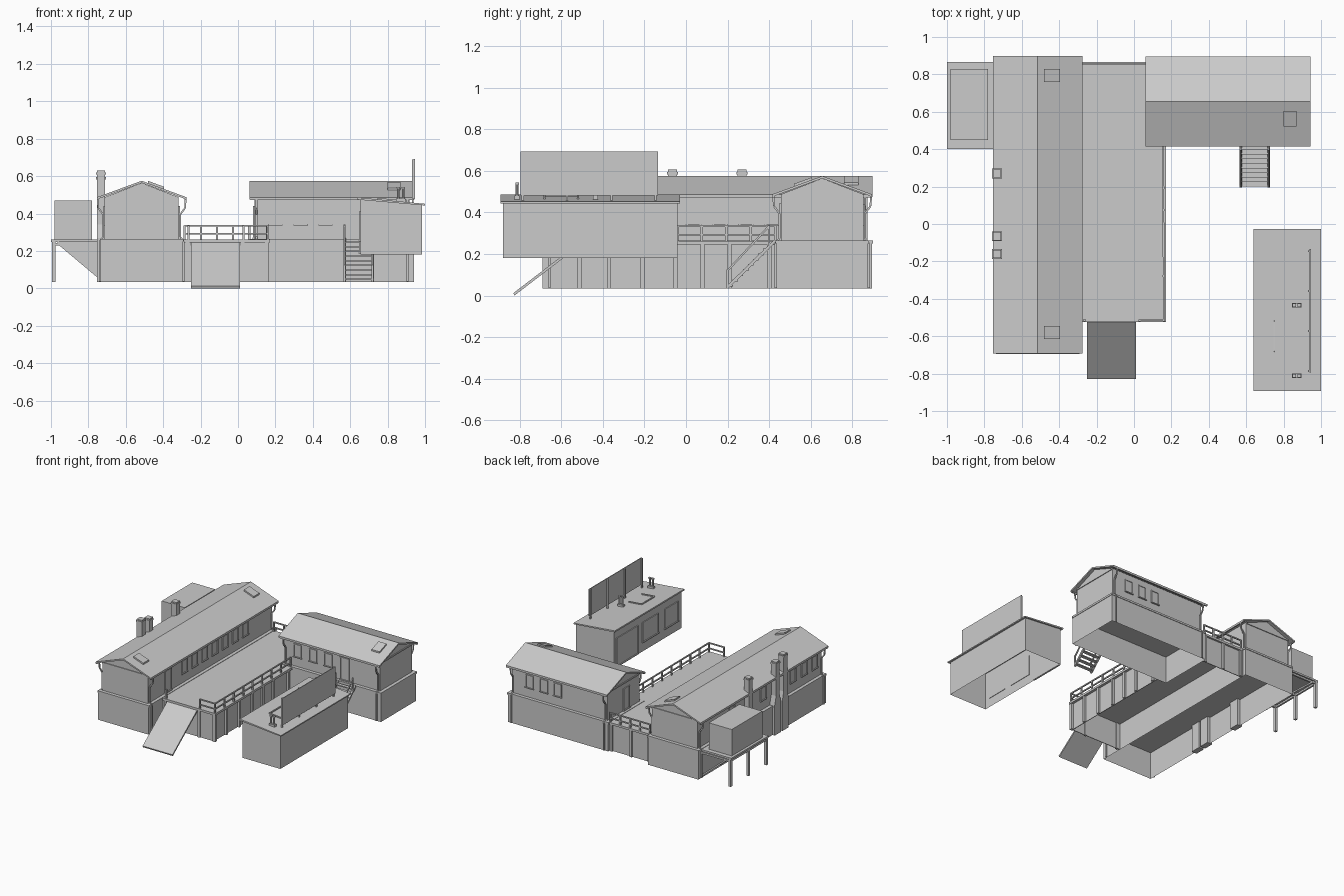
import bpy, bmesh, math
from mathutils import Vector

if "Cube" in bpy.data.objects:
    bpy.data.objects.remove(bpy.data.objects["Cube"])


def mesh(name, verts, faces):
    me = bpy.data.meshes.new(name)
    bm = bmesh.new()
    vs = [bm.verts.new(v) for v in verts]
    for f in faces:
        bm.faces.new([vs[i] for i in f])
    bmesh.ops.recalc_face_normals(bm, faces=bm.faces)
    bm.to_mesh(me)
    bm.free()
    ob = bpy.data.objects.new(name, me)
    bpy.context.collection.objects.link(ob)
    return ob


def prism(name, prof, axis, a, b, skip_side=None):
    """Extrude a closed (u, z) profile along 'x' or 'y'; one side can stay open."""
    n = len(prof)
    put = (lambda u, z, t: (u, t, z)) if axis == 'y' else (lambda u, z, t: (t, u, z))
    verts = [put(u, z, t) for t in (a, b) for u, z in prof]
    faces = [tuple(range(n)), tuple(range(n, 2 * n))]
    faces += [(i, (i + 1) % n, n + (i + 1) % n, n + i) for i in range(n) if i != skip_side]
    return mesh(name, verts, faces)


def box(name, x0, x1, y0, y1, z0, z1, open_bottom=False):
    return prism(name, [(x0, z0), (x1, z0), (x1, z1), (x0, z1)], 'y', y0, y1,
                 0 if open_bottom else None)


def beam(name, p, q, w=0.012):
    p, q = Vector(p), Vector(q)
    d = (q - p).normalized()
    s = d.cross(Vector((0, 0, 1)))
    s = s.normalized() if s.length > 1e-4 else Vector((1, 0, 0))
    t = s.cross(d)
    vs = [c + (s * i + t * j) * w / 2 for c in (p, q)
          for i, j in ((-1, -1), (1, -1), (1, 1), (-1, 1))]
    return mesh(name, vs, [(0, 1, 2, 3), (4, 5, 6, 7)] +
                [(i, (i + 1) % 4, 4 + (i + 1) % 4, 4 + i) for i in range(4)])


def opening(name, axis, plane, out, c, w, z0, z1):
    """Framed window or door on a wall whose normal is along axis."""
    def part(nm, u0, u1, a, b, d):
        lo, hi = sorted((plane - out * 0.004, plane + out * d))
        if axis == 'x':
            box(nm, lo, hi, u0, u1, a, b)
        else:
            box(nm, u0, u1, lo, hi, a, b)
    t, l, r = 0.007, c - w / 2, c + w / 2
    part(name + "_pane", l, r, z0, z1, 0.002)
    part(name + "_jamb", l, l + t, z0, z1, 0.007)
    part(name + "_jamb", r - t, r, z0, z1, 0.007)
    part(name + "_head", l, r, z1 - t, z1, 0.007)
    part(name + "_sill", l - t / 2, r + t / 2, z0, z0 + t, 0.01)


def railing(name, p, q, n):
    p, q = Vector(p), Vector(q)
    for i in range(n + 1):
        c = p.lerp(q, i / n)
        beam(name + "_post", c, c + Vector((0, 0, 0.075)), 0.011)
    for h in (0.03, 0.072):
        up = Vector((0, 0, h))
        beam(name + "_bar", p + up, q + up, 0.009)


def house(name, axis, u0, u1, a, b, ridge=0.575, eave=0.487):
    """Base storey, gabled upper storey, roof and gutters."""
    m = (u0 + u1) / 2
    g, f = 0.25, 0.262
    prism(name + "_base", [(u0, .035), (u1, .035), (u1, f), (u0, f)], axis, a, b, 0)
    l, r, wa, wb = u0 + .022, u1 - .022, a + .022, b - .022
    prism(name + "_ledge", [(u0 - .004, g), (u1 + .004, g), (u1 + .004, f + .003),
          (u0 - .004, f + .003)], axis, a - .004, b + .004)
    prism(name + "_upper_walls", [(l, f), (r, f), (r, eave), (m, ridge - .012), (l, eave)],
          axis, wa, wb)
    e0, e1, k = u0 - .02, u1 + .02, .012
    prism(name + "_roof", [(e0, eave), (m, ridge), (e1, eave), (e1, eave - k),
          (m, ridge - k), (e0, eave - k)], axis, a - .003, b + .003)
    for u in (e0, e1 - .01):
        prism(name + "_gutter", [(u, eave - .016), (u + .01, eave - .016),
              (u + .01, eave - .002), (u, eave - .002)], axis, a, b)
    # gable trim and downpipes at the corners
    for t, s in ((wa, -1), (wb, 1)):
        prism(name + "_gable_band", [(l, .478), (r, .478), (r, .488), (l, .488)], axis,
              t, t + s * .006)
        for w, e, o in ((l, e0, -1), (r, e1, 1)):
            tt = t - s * .012
            pts = [(e - o * .005, .475), (e - o * .008, .43), (w + o * .008, .395),
                   (w + o * .008, .275), (w + o * .027, .25), (w + o * .027, .037)]
            pts = [(u, tt, z) if axis == 'y' else (tt, u, z) for u, z in pts]
            for p, q in zip(pts, pts[1:]):
                beam(name + "_downpipe", p, q, .009)


# Long left house and rear right house
house("long_house", 'y', -.735, -.295, -.69, .895)
house("rear_house", 'x', .435, .875, .065, .94)
for i in range(7):
    opening("long_house_window", 'x', -.317, 1, -.215 + i * .126, .07, .335, .44)
opening("long_house_door", 'x', -.317, 1, -.42, .085, .265, .44)
for y in (-.58, -.45, -.31, .06, .45):
    opening("long_house_side_window", 'x', -.713, -1, y, .07, .335, .44)
for x in (.2, .335, .468):
    opening("rear_house_front_window", 'y', .457, -1, x, .07, .335, .44)
for x in (.52, .64, .765):
    opening("rear_house_back_window", 'y', .853, 1, x, .07, .335, .44)
opening("rear_house_door", 'y', .457, -1, .61, .08, .265, .445)
opening("rear_house_side_door", 'x', .087, -1, .62, .08, .265, .44)


# Roof hatches lying on the slopes
def hatch(x0, x1, y0, y1, along_x):
    z = lambda x, y: .575 - .367 * (abs(y - .655) if along_x else abs(x + .515))
    vs = [(x, y, z(x, y) + h) for h in (-.005, .012)
          for x, y in ((x0, y0), (x1, y0), (x1, y1), (x0, y1))]
    mesh("roof_hatch", vs, [(0, 1, 2, 3), (4, 5, 6, 7)] +
         [(i, (i + 1) % 4, 4 + (i + 1) % 4, 4 + i) for i in range(4)])


hatch(-.48, -.395, .76, .83, False)
hatch(-.48, -.395, -.615, -.545, False)
hatch(.8, .87, .52, .605, True)

# Chimneys with broad shouldered feet
for y, top in ((.27, .605), (-.065, .605), (-.16, .63)):
    s, b = .022, .04
    prism("chimney", [(y - b, .035), (y + b, .035), (y + b, .27), (y + s, .34), (y + s, top),
          (y - s, top), (y - s, .34), (y - b, .27)], 'x', -.755, -.71)
    box("chimney_cap", -.758, -.707, y - s - .004, y + s + .004, top - .022, top - .01)

# Deck with recessed walls, columns and railings
box("deck_floor", -.295, .17, -.525, .435, .245, .262)
box("deck_floor_rear", -.295, .065, .435, .865, .245, .262)
box("deck_side_wall", .145, .15, -.515, .435, .035, .245)
box("deck_front_wall", -.295, .15, -.515, -.51, .035, .245)
box("deck_back_wall", -.295, .065, .845, .85, .035, .245)
for y in (-.51, -.37, -.21, -.05, .08, .21, .4):
    box("deck_column", .145, .166, y - .01, y + .01, .035, .25)
for x in (-.27, .025, .155):
    box("deck_front_column", x - .01, x + .01, -.523, -.505, .035, .25)
for x in (-.28, -.12, .05):
    box("deck_back_column", x - .01, x + .01, .845, .862, .035, .25)
railing("side_railing", (.16, -.515, .262), (.155, .43, .262), 8)
railing("front_railing", (.03, -.515, .262), (.16, -.515, .262), 1)
railing("back_railing", (-.285, .855, .262), (.06, .855, .262), 4)
beam("ramp_end_post", (-.265, -.515, .26), (-.265, -.515, .335), .012)

# Ramp
prism("ramp", [(-.525, .245), (-.525, .23), (-.825, 0), (-.83, .012)], 'x', -.25, .01)

# Stairs
N = 9
for i in range(N):
    t = (i + .5) / N
    y, z = .2 + .22 * t, .035 + .225 * t
    box("stair_tread", .57, .72, y - .012, y + .014, z - .004, z + .004)
for x in (.57, .72):
    beam("stair_stringer", (x, .2, .04), (x, .43, .265), .014)
    beam("stair_handrail", (x, .2, .12), (x, .40, .335), .009)
    beam("stair_post", (x, .2, .035), (x, .2, .125), .01)
    beam("stair_post", (x, .40, .23), (x, .40, .34), .01)

# Side platform with legs, braces and a storage box
box("platform", -1, -.735, .40, .865, .248, .262)
box("storage_box", -.98, -.78, .45, .83, .262, .47)
for y in (.41, .632, .855):
    box("platform_leg", -.995, -.975, y - .01, y + .01, .035, .25)
    beam("platform_brace", (-.965, y, .245), (-.745, y, .06), .012)
    beam("platform_joist", (-.99, y, .235), (-.74, y, .235), .014)
beam("platform_edge_beam", (-.985, .405, .235), (-.985, .86, .235), .014)
mesh("platform_gusset", [(-.96, .41, .248), (-.74, .41, .248), (-.74, .41, .055)], [(0, 1, 2)])

# Detached shop with a single-pitch roof
prism("shop_walls", [(.655, .18), (.985, .18), (.985, .445), (.655, .475)], 'y', -.88, -.04, 0)
prism("shop_roof", [(.64, .474), (1, .443), (1, .452), (.64, .486)], 'y', -.893, -.028)
opening("shop_door", 'x', .655, -1, -.2, .27, .185, .41)
opening("shop_window", 'x', .655, -1, -.49, .2, .25, .41)
opening("shop_window", 'x', .655, -1, -.75, .17, .25, .41)

# Blank sign board on posts above the shop
box("sign_board", .939, .945, -.795, -.135, .48, .692)
for i in range(4):
    y = -.785 + i * .213
    box("sign_post", .929, .939, y - .005, y + .005, .45, .69)

# Shop roof vents and roof hatch rim
for y in (-.435, -.812):
    box("vent_curb", .845, .895, y - .012, y + .012, .455, .48)
    for x in (.857, .883):
        bpy.ops.mesh.primitive_cylinder_add(vertices=8, radius=.007, depth=.07,
                                            location=(x, y, .507))
        bpy.context.object.name = "vent_pipe"
        box("vent_cap", x - .009, x + .009, y - .009, y + .009, .535, .543)
beam("roof_rim", (.75, -.68, .478), (.86, -.68, .468), .01)
beam("roof_rim", (.75, -.52, .478), (.86, -.52, .468), .01)
beam("roof_rim", (.75, -.68, .478), (.75, -.52, .478), .01)
